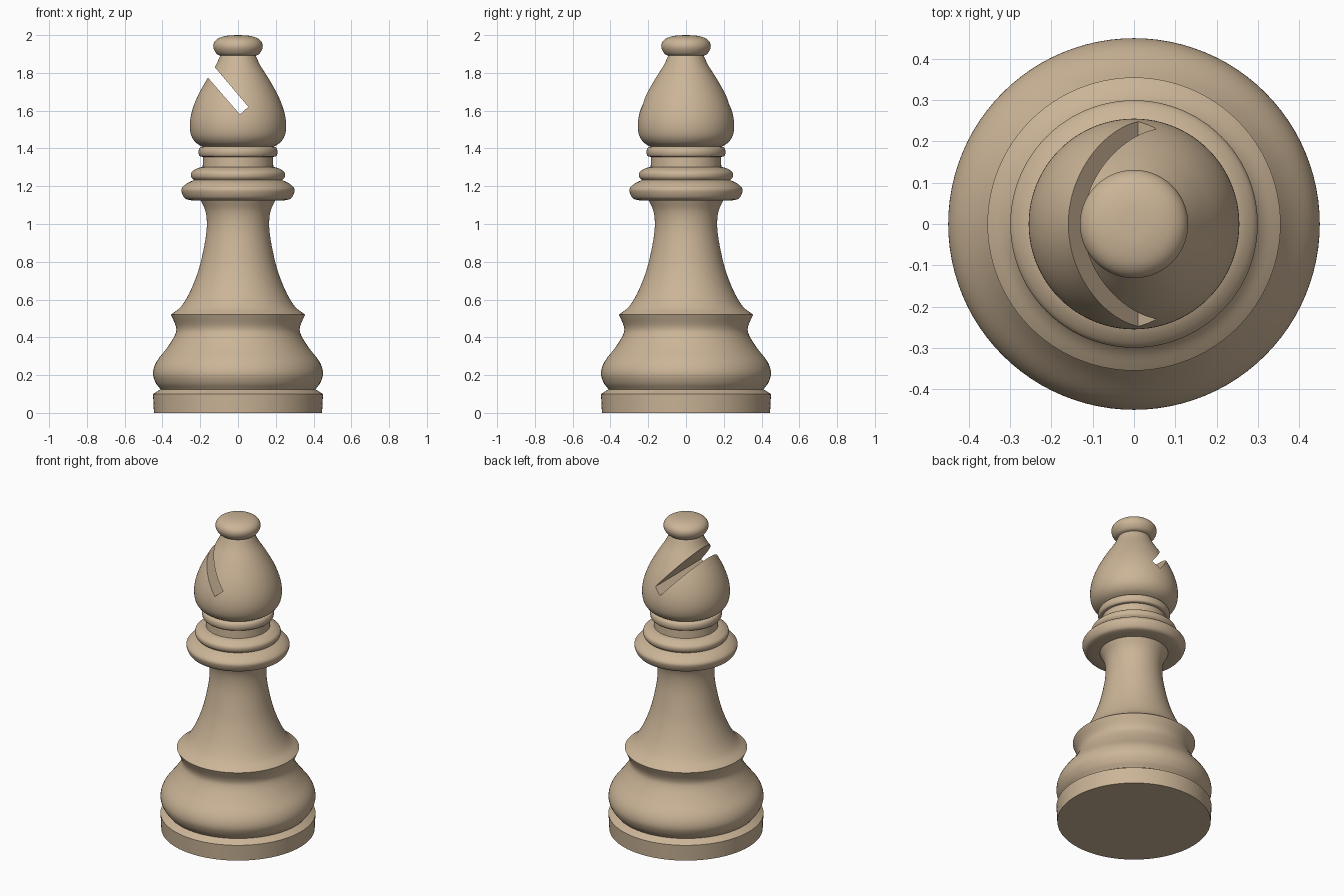
import bpy, bmesh, math
from mathutils import Vector

if "Cube" in bpy.data.objects:
    bpy.data.objects.remove(bpy.data.objects["Cube"])

SIDES = 96


def spline(points, steps=5):
    """Smooth curve through (radius, z) points."""
    p = [Vector(q) for q in points]
    p = [2 * p[0] - p[1]] + p + [2 * p[-1] - p[-2]]
    out = []
    for i in range(1, len(p) - 2):
        a, b, c, d = p[i - 1:i + 3]
        for s in range(steps):
            t = s / steps
            out.append(0.5 * (2 * b + (c - a) * t + (2 * a - 5 * b + 4 * c - d) * t ** 2
                              + (3 * b - a - 3 * c + d) * t ** 3))
    return out + [p[-2]]


def lathe(name, *runs):
    """Spin smooth runs of a profile round z; creases fall between runs."""
    prof = []
    for run in runs:
        for q in (spline(run) if len(run) > 2 else [Vector(v) for v in run]):
            if not prof or (q - prof[-1]).length > 1e-4:
                prof.append(q)
    bm = bmesh.new()
    rings = []
    for r, z in prof:
        n = SIDES if r > 1e-4 else 1
        rings.append([bm.verts.new((r * math.cos(2 * math.pi * i / SIDES),
                                    r * math.sin(2 * math.pi * i / SIDES), z)) for i in range(n)])
    for lo, hi in zip(rings, rings[1:]):
        for i in range(SIDES):
            j = (i + 1) % SIDES
            quad = [lo[i % len(lo)], lo[j % len(lo)], hi[j % len(hi)], hi[i % len(hi)]]
            bm.faces.new(list(dict.fromkeys(quad)))
    bmesh.ops.recalc_face_normals(bm, faces=bm.faces)
    return add_object(name, bm)


def add_object(name, bm):
    mesh = bpy.data.meshes.new(name)
    bm.to_mesh(mesh)
    bm.free()
    ob = bpy.data.objects.new(name, mesh)
    bpy.context.collection.objects.link(ob)
    return ob


def activate(ob):
    bpy.ops.object.select_all(action='DESELECT')
    ob.select_set(True)
    bpy.context.view_layer.objects.active = ob


# Foot, bulge and flared stem
base = lathe("base_and_stem",
             [(0, 0), (0.445, 0)],
             [(0.445, 0), (0.45, 0.1)],
             [(0.45, 0.1), (0.41, 0.125)],
             [(0.41, 0.125), (0.436, 0.16), (0.45, 0.21), (0.432, 0.27), (0.375, 0.345),
              (0.335, 0.41), (0.328, 0.455), (0.355, 0.52)],
             [(0.355, 0.52), (0.3, 0.565), (0.25, 0.65), (0.205, 0.77), (0.174, 0.91),
              (0.165, 1.0), (0.173, 1.07), (0.2, 1.13)])

# Stacked collar rings
collar = lathe("collar",
               [(0.19, 1.125), (0.245, 1.125)],
               [(0.245, 1.125), (0.28, 1.135), (0.297, 1.165), (0.297, 1.19), (0.27, 1.215), (0.235, 1.232)],
               [(0.235, 1.232), (0.248, 1.25), (0.245, 1.275), (0.215, 1.295), (0.187, 1.302)],
               [(0.187, 1.302), (0.185, 1.355)],
               [(0.185, 1.355), (0.203, 1.36), (0.209, 1.383), (0.2, 1.405), (0.17, 1.413)])

# Mitre-shaped head
head = lathe("head",
             [(0, 1.405), (0.18, 1.405)],
             [(0.18, 1.405), (0.222, 1.43), (0.248, 1.47), (0.255, 1.53), (0.243, 1.6), (0.212, 1.68),
              (0.165, 1.765), (0.118, 1.84), (0.09, 1.9)],
             [(0.09, 1.9), (0, 1.9)])

# Finial knob
finial = lathe("finial",
               [(0.085, 1.888), (0.112, 1.9), (0.13, 1.932), (0.126, 1.962), (0.1, 1.985), (0.055, 1.997), (0, 2.0)])

# Slanted slot through the head
bm = bmesh.new()
slot = [(0.01, 1.58), (0.055, 1.62), (-0.207, 1.93), (-0.252, 1.882)]
face = bm.faces.new([bm.verts.new((x, -0.4, z)) for x, z in slot])
ext = bmesh.ops.extrude_face_region(bm, geom=[face])
bmesh.ops.translate(bm, vec=(0, 0.8, 0), verts=[v for v in ext["geom"] if isinstance(v, bmesh.types.BMVert)])
bmesh.ops.recalc_face_normals(bm, faces=bm.faces)
cutter = add_object("slot_cutter", bm)
cutter.hide_render = True
mod = head.modifiers.new("slot", 'BOOLEAN')
mod.object = cutter
mod.operation = 'DIFFERENCE'
mod.solver = 'EXACT'
activate(head)
bpy.ops.object.modifier_apply(modifier=mod.name)
bpy.data.objects.remove(cutter)

# Wood colour and smooth shading with crisp creases
wood = bpy.data.materials.new("wood")
wood.diffuse_color = (0.6, 0.46, 0.31, 1)
wood.use_nodes = True
wood.node_tree.nodes["Principled BSDF"].inputs["Base Color"].default_value = wood.diffuse_color
for ob in (base, collar, head, finial):
    ob.data.materials.clear()
    ob.data.materials.append(wood)
    activate(ob)
    bpy.ops.object.shade_smooth_by_angle(angle=math.radians(35))
